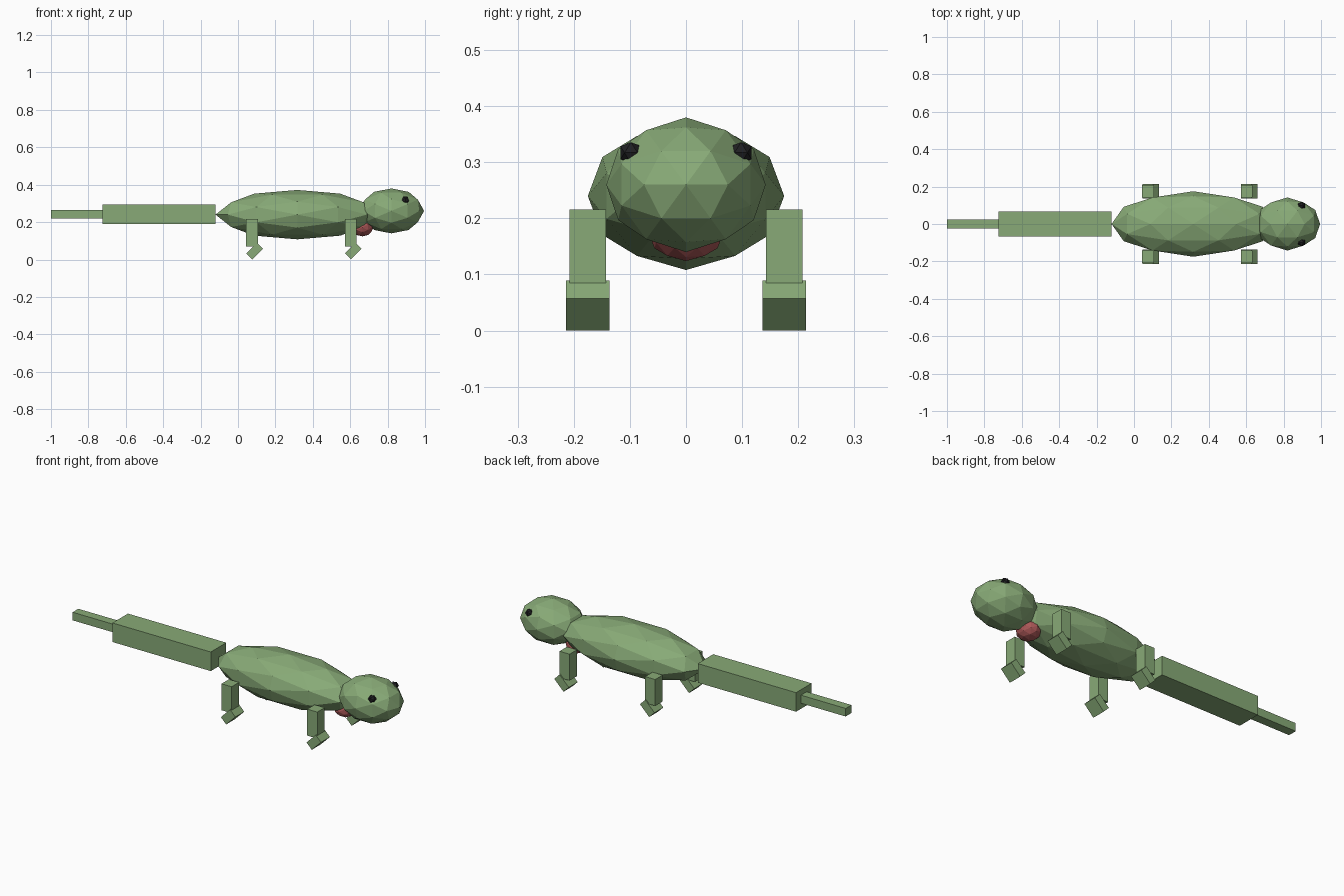
import bpy, bmesh, math
from itertools import product
from mathutils import Matrix, Vector

if "Cube" in bpy.data.objects:
    bpy.data.objects.remove(bpy.data.objects["Cube"])


def material(name, color):
    m = bpy.data.materials.new(name)
    m.diffuse_color = (*color, 1)
    m.use_nodes = True
    m.node_tree.nodes["Principled BSDF"].inputs["Base Color"].default_value = m.diffuse_color
    return m


GREEN = material("skin green", (0.246, 0.402, 0.184))
RED = material("mouth red", (0.402, 0.095, 0.095))
BLACK = material("eye black", (0.014, 0.014, 0.016))


def finish(bm, name, mat):
    bmesh.ops.recalc_face_normals(bm, faces=bm.faces)
    mesh = bpy.data.meshes.new(name)
    bm.to_mesh(mesh)
    bm.free()
    mesh.materials.append(mat)
    obj = bpy.data.objects.new(name, mesh)
    bpy.context.collection.objects.link(obj)
    return obj


def box(name, center, size, tilt=0):
    """Box turned by tilt degrees around the y axis."""
    bm = bmesh.new()
    bmesh.ops.create_cube(bm, size=1, matrix=Matrix.Translation(center)
                          @ Matrix.Rotation(math.radians(tilt), 4, 'Y')
                          @ Matrix.Diagonal((*size, 1)))
    return finish(bm, name, GREEN)


def faceted_ball(name, center, radii, mat, fine=True):
    """Icosahedron with corners on its symmetry planes; fine adds one subdivision."""
    g = (1 + math.sqrt(5)) / 2
    seeds = [(1, 0, g)]
    if fine:
        seeds += [(1, 0, 0), (1, g, g * g)]
    points = set()
    for seed in seeds:
        for signs in product((-1, 1), repeat=3):
            p = [a * s + 0.0 for a, s in zip(seed, signs)]
            for k in range(3):
                points.add(tuple(p[k:] + p[:k]))
    bm = bmesh.new()
    for p in sorted(points):
        n = Vector(p).normalized()
        bm.verts.new([c + r * a for c, r, a in zip(center, radii, n)])
    bmesh.ops.convex_hull(bm, input=bm.verts)
    return finish(bm, name, mat)


# Body, head and mouth
faceted_ball("body", (0.317, 0, 0.24), (0.437, 0.175, 0.132), GREEN)
faceted_ball("head", (0.82, 0, 0.26), (0.175, 0.142, 0.12), GREEN)
faceted_ball("mouth", (0.665, 0, 0.172), (0.06, 0.066, 0.048), RED)

# Two-part tail
box("tail_base", (-0.4225, 0, 0.242), (0.605, 0.136, 0.106))
box("tail_tip", (-0.8625, 0, 0.242), (0.275, 0.05, 0.045))

# Eyes, legs and feet on both sides
for side, label in ((-1, "right"), (1, "left")):
    faceted_ball(f"{label}_eye", (0.895, side * 0.098, 0.317),
                 (0.022, 0.022, 0.022), BLACK, fine=False)
    for x, end in ((0.075, "back"), (0.602, "front")):
        box(f"{label}_{end}_leg", (x, side * 0.175, 0.142), (0.062, 0.065, 0.147))
        box(f"{label}_{end}_foot", (x + 0.014, side * 0.175, 0.045),
            (0.08, 0.078, 0.046), tilt=-45)
